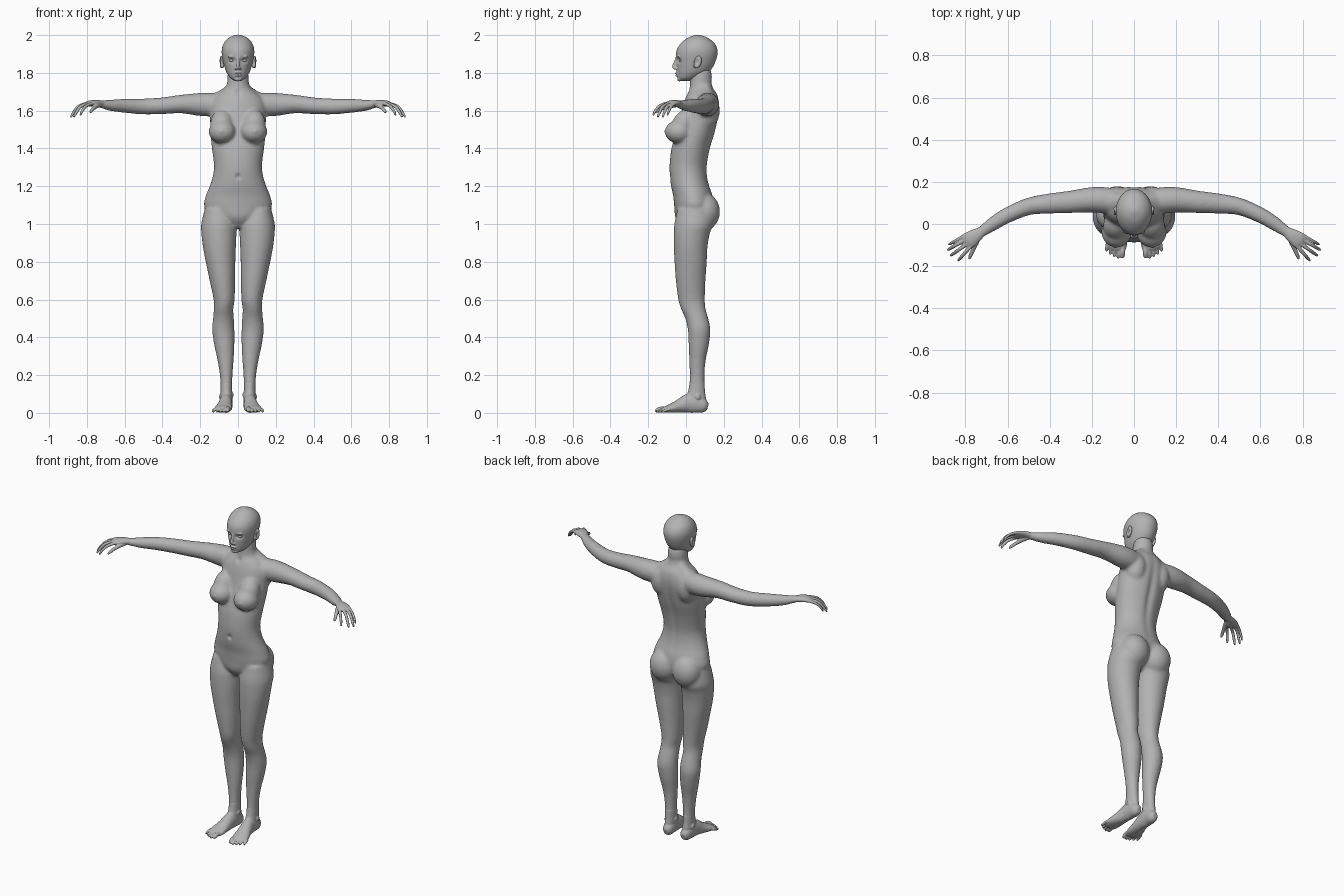
import bpy, bmesh, math
from mathutils import Vector, Matrix

skin = bpy.data.materials.new("plain_grey")
skin.diffuse_color = (0.45, 0.45, 0.45, 1)


def spline(rows, steps=4):
    """Smoothly interpolate rows of numbers."""
    out = []
    for i in range(len(rows) - 1):
        a, b = rows[max(i - 1, 0)], rows[i]
        c, d = rows[i + 1], rows[min(i + 2, len(rows) - 1)]
        for k in range(steps):
            t = k / steps
            out.append([q + 0.5 * t * (r - p + t * (2 * p - 5 * q + 4 * r - s + t * (3 * (q - r) + s - p)))
                        for p, q, r, s in zip(a, b, c, d)])
    return out + [list(rows[-1])]


def skin_rings(bm, rings):
    loops = [[bm.verts.new(p) for p in ring] for ring in rings]
    n = len(loops[0])
    for lo, hi in zip(loops, loops[1:]):
        for i in range(n):
            bm.faces.new((lo[i], lo[(i + 1) % n], hi[(i + 1) % n], hi[i]))
    bm.faces.new(loops[0][::-1])
    bm.faces.new(loops[-1])


def column(bm, rows, s=1, n=32):
    """Upright loft; rows are (z, x_min, x_max, y_front, y_back)."""
    rings = []
    for z, x0, x1, y0, y1 in spline(rows):
        rings.append([(s * ((x0 + x1) / 2 + (x1 - x0) / 2 * math.cos(2 * math.pi * i / n)),
                       (y0 + y1) / 2 + (y1 - y0) / 2 * math.sin(2 * math.pi * i / n), z) for i in range(n)])
    skin_rings(bm, rings)


def tube(bm, rows, s=1, n=20):
    """Loft along a path; rows are (x, y, z, sideways radius, upright radius)."""
    pts = spline(rows)
    rings = []
    for j, (x, y, z, rh, rv) in enumerate(pts):
        t = (Vector(pts[min(j + 1, len(pts) - 1)][:3]) - Vector(pts[max(j - 1, 0)][:3])).normalized()
        side = t.cross(Vector((0, 0, 1))).normalized()
        up = side.cross(t)
        ring = []
        for i in range(n):
            a = 2 * math.pi * i / n
            p = Vector((x, y, z)) + side * rh * math.cos(a) + up * rv * math.sin(a)
            ring.append((s * p.x, p.y, p.z))
        rings.append(ring)
    skin_rings(bm, rings)


def ball(bm, c, r, tilt=0):
    m = Matrix.Translation(c) @ Matrix.Rotation(tilt, 4, 'X') @ Matrix.Diagonal((*r, 1))
    bmesh.ops.create_uvsphere(bm, u_segments=24, v_segments=16, radius=1, matrix=m)


def finish(name, bm, voxel=0, smooth=0, dents=()):
    """Fuse the pieces of a part, soften them, then push in the dents."""
    bmesh.ops.recalc_face_normals(bm, faces=bm.faces)
    me = bpy.data.meshes.new(name)
    bm.to_mesh(me)
    bm.free()
    ob = bpy.data.objects.new(name, me)
    bpy.context.collection.objects.link(ob)
    if voxel:
        rm = ob.modifiers.new("fuse", 'REMESH')
        rm.mode, rm.voxel_size = 'VOXEL', voxel
        sm = ob.modifiers.new("soften", 'SMOOTH')
        sm.factor, sm.iterations = 0.5, smooth
        deps = bpy.context.evaluated_depsgraph_get()
        me = bpy.data.meshes.new_from_object(ob.evaluated_get(deps))
        ob.modifiers.clear()
        ob.data = me
        me.name = name
    for v in me.vertices:
        for c, r, push in dents:
            e = sum(((v.co[k] - c[k]) / r[k]) ** 2 for k in range(3))
            if e < 6:
                v.co += Vector(push) * math.exp(-e)
        v.co.z = max(v.co.z, 0)
    me.materials.clear()
    me.materials.append(skin)
    for p in me.polygons:
        p.use_smooth = True
        p.material_index = 0
    return ob


# Body: torso with neck, legs, arms, bust and buttocks
bm = bmesh.new()
torso = [(0.98, .04, -.02, .07), (1.03, .12, -.055, .125), (1.09, .178, -.062, .148), (1.15, .170, -.068, .142),
         (1.20, .150, -.079, .125), (1.25, .134, -.085, .114), (1.31, .127, -.087, .113), (1.40, .138, -.077, .130),
         (1.48, .146, -.055, .154), (1.56, .148, -.032, .172), (1.62, .148, -.018, .178), (1.66, .135, -.006, .174),
         (1.69, .105, .006, .165), (1.715, .072, .018, .147), (1.745, .058, .021, .136), (1.78, .056, .022, .138),
         (1.82, .052, .03, .13)]
column(bm, [(z, -w, w, f, b) for z, w, f, b in torso], n=48)
leg = [(1.08, .04, .176, -.045, .13), (1.0, .008, .195, -.062, .143), (.95, .008, .194, -.065, .126),
       (.88, .011, .186, -.065, .114), (.8, .014, .171, -.061, .110), (.7, .015, .150, -.054, .103),
       (.6, .018, .129, -.041, .100), (.55, .025, .128, -.026, .104), (.5, .022, .132, -.004, .118),
       (.44, .019, .137, .010, .129), (.36, .019, .126, .014, .121), (.28, .023, .109, .017, .105),
       (.2, .029, .096, .019, .098), (.12, .032, .091, .016, .100), (.07, .035, .088, .012, .104),
       (.03, .042, .083, .03, .098)]
arm = [(.06, .105, 1.635, .055, .05), (.13, .112, 1.633, .062, .062), (.20, .115, 1.633, .060, .061),
       (.30, .105, 1.635, .053, .049), (.40, .097, 1.626, .048, .044), (.50, .083, 1.622, .041, .042),
       (.60, .042, 1.626, .037, .037), (.67, .000, 1.628, .033, .030), (.72, -.035, 1.634, .026, .021),
       (.74, -.048, 1.635, .026, .018)]
for s in (1, -1):
    column(bm, leg, s)
    tube(bm, arm, s, 28)
    ball(bm, (s * .083, -.036, 1.488), (.072, .076, .063))
    ball(bm, (s * .085, -.012, 1.525), (.062, .062, .088), -.45)
    ball(bm, (s * .078, .098, 1.065), (.088, .082, .098))
    ball(bm, (s * .085, .105, 1.60), (.065, .074, .10))       # shoulder blade
    tube(bm, [(.10, .105, 1.66, .05, .04), (.06, .105, 1.69, .04, .035), (.02, .1, 1.73, .03, .03)], s)
finish("body", bm, .008, 8, [
    ((0, .17, 1.42), (.022, .08, .20), (0, -.012, 0)),           # spine groove
    ((0, -.09, 1.25), (.010, .03, .012), (0, .014, 0)),          # navel
    ((0, .0, 1.695), (.014, .03, .014), (0, .010, 0)),           # throat notch
    ((.09, -.105, 1.49), (.009, .02, .009), (0, -.006, 0)),
    ((-.09, -.105, 1.49), (.009, .02, .009), (0, -.006, 0))])

# Head: skull, nose, lips, chin and brow
bm = bmesh.new()
skull = [(1.757, .018, -.03, .02), (1.772, .040, -.044, .065), (1.80, .060, -.048, .115), (1.83, .071, -.050, .142),
         (1.865, .080, -.052, .158), (1.90, .086, -.053, .167), (1.93, .085, -.046, .165), (1.96, .074, -.024, .149),
         (1.984, .052, .006, .118), (1.996, .028, .034, .09), (2.002, .008, .055, .069)]
column(bm, [(z, -w, w, f, b) for z, w, f, b in skull], n=40)
tube(bm, [(0, -.046, 1.885, .008, .008), (0, -.056, 1.858, .007, .009), (0, -.062, 1.835, .010, .011),
          (0, -.062, 1.823, .010, .008)])
ball(bm, (0, -.049, 1.798), (.021, .010, .006))
ball(bm, (0, -.047, 1.787), (.018, .010, .006))
ball(bm, (0, -.034, 1.768), (.021, .013, .013))
dents = [((0, -.055, 1.793), (.022, .02, .003), (0, .004, 0))]
for s in (1, -1):
    ball(bm, (s * .010, -.055, 1.823), (.008, .011, .007))
    ball(bm, (s * .030, -.037, 1.886), (.024, .012, .007))
    dents.append(((s * .032, -.045, 1.866), (.018, .03, .012), (0, .013, 0)))
finish("head", bm, .004, 4, dents)

for s, label in ((1, "left"), (-1, "right")):
    # Eye and ear
    bm = bmesh.new()
    ball(bm, (s * .032, -.024, 1.866), (.015, .013, .010))
    finish(label + "_eye", bm)
    bm = bmesh.new()
    ball(bm, (s * .088, .062, 1.858), (.012, .020, .034), -.25)
    ball(bm, (s * .082, .052, 1.838), (.008, .012, .014))
    finish(label + "_ear", bm, .003, 2, [((s * .1, .058, 1.86), (.02, .010, .018), (-s * .012, 0, 0))])

    # Hand: palm, four curled fingers and thumb
    bm = bmesh.new()
    tube(bm, [(.70, -.020, 1.633, .024, .019), (.725, -.038, 1.636, .025, .018), (.755, -.058, 1.640, .034, .017),
              (.785, -.078, 1.638, .039, .015), (.803, -.090, 1.633, .034, .010)], s)
    fingers = [((.802, -.054), (.880, -.098), 1.575, .0075), ((.795, -.072), (.886, -.124), 1.565, .0085),
               ((.786, -.090), (.870, -.150), 1.566, .0088), ((.774, -.105), (.835, -.174), 1.575, .0085)]
    for (x0, y0), (x1, y1), z1, r in fingers:
        dx, dy = x1 - x0, y1 - y0
        tube(bm, [(x0 - .2 * dx, y0 - .2 * dy, 1.638, r, r), (x0 + .1 * dx, y0 + .1 * dy, 1.636, r * 1.1, r * 1.1),
                  (x0 + .55 * dx, y0 + .55 * dy, 1.622, r, r), (x0 + .85 * dx, y0 + .85 * dy, z1 + .022, r * .9, r * .9),
                  (x1, y1, z1, r * .55, r * .55)], s, 12)
    tube(bm, [(.735, -.055, 1.630, .014, .013), (.752, -.092, 1.624, .014, .013), (.765, -.125, 1.612, .010, .010),
              (.776, -.150, 1.600, .009, .009), (.782, -.166, 1.590, .005, .005)], s, 12)
    finish(label + "_hand", bm, .0032, 2)

    # Foot: heel to ball, ankle bones and five toes
    bm = bmesh.new()
    tube(bm, [(.060, .115, .030, .014, .018), (.060, .095, .036, .030, .036), (.062, .050, .050, .034, .050),
              (.064, .010, .050, .035, .050), (.070, -.035, .036, .040, .036), (.078, -.080, .024, .047, .024),
              (.082, -.110, .018, .045, .017), (.085, -.125, .014, .036, .011)], s)
    column(bm, [(.16, .031, .092, .019, .098), (.11, .031, .092, .010, .101), (.07, .030, .092, -.01, .107),
                (.03, .036, .086, .0, .106)], s)
    ball(bm, (s * .034, .052, .095), (.010, .016, .018))
    ball(bm, (s * .090, .062, .085), (.010, .016, .018))
    for i in range(5):
        x, tip = .051 + .0185 * i, (-.162, -.164, -.156, -.145, -.131)[i]
        r = .0125 if i == 0 else .0088 - .0004 * i
        tube(bm, [(x, -.085, .018, r, r), (x + .003, tip + .032, r + .009, r, r), (x + .005, tip + .012, r + .002, r, r * .95),
                  (x + .006, tip, r, r * .6, r * .6)], s, 12)
    finish(label + "_foot", bm, .0035, 2)
